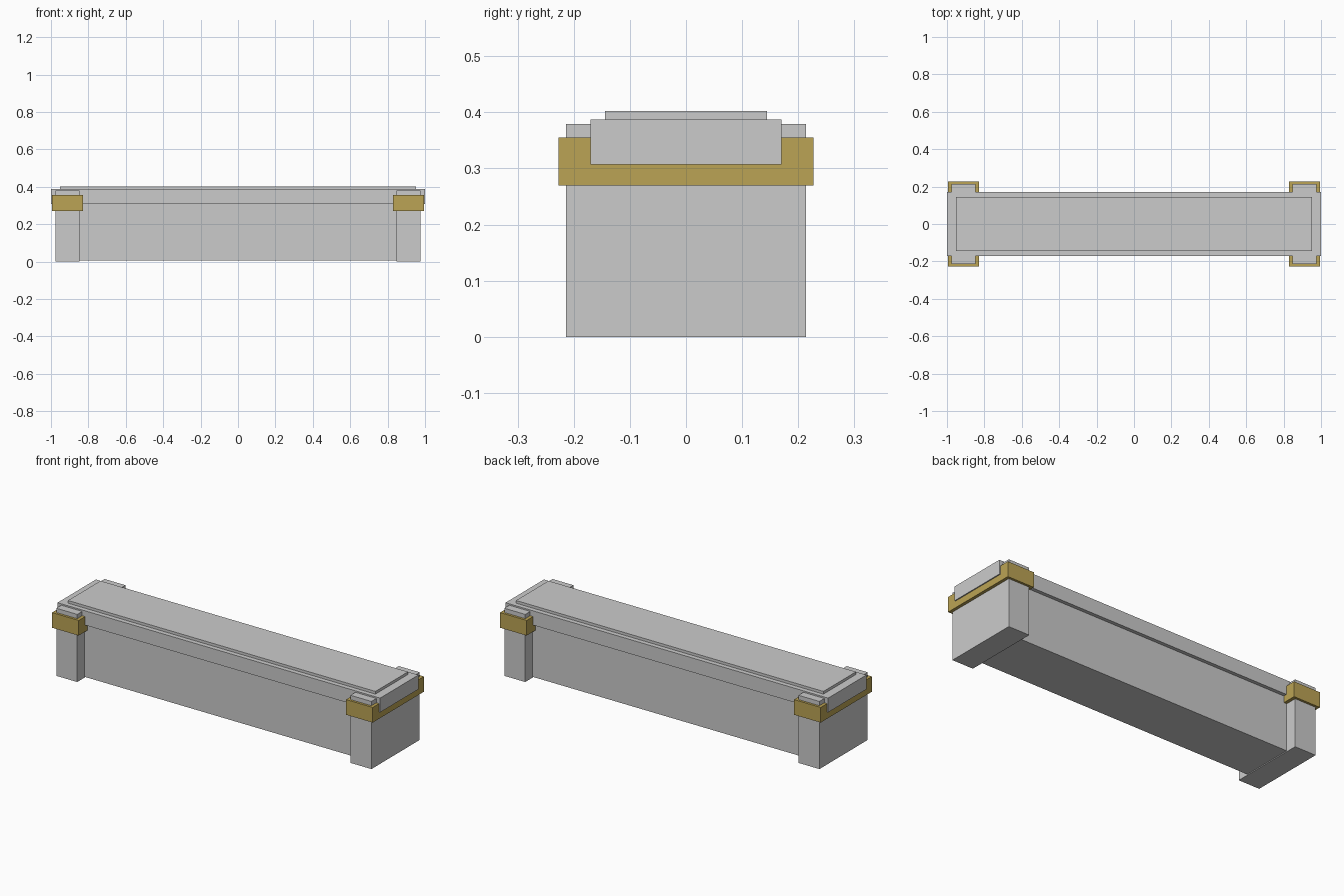
import bpy, bmesh
from mathutils import Vector

if "Cube" in bpy.data.objects:
    bpy.data.objects.remove(bpy.data.objects["Cube"])


def box(name, lo, hi, mat=None):
    """Axis-aligned box between two corners."""
    lo, hi = Vector(lo), Vector(hi)
    bm = bmesh.new()
    bmesh.ops.create_cube(bm, size=1)
    for v in bm.verts:
        v.co = (lo + hi) / 2 + v.co * (hi - lo)
    mesh = bpy.data.meshes.new(name)
    bm.to_mesh(mesh)
    bm.free()
    obj = bpy.data.objects.new(name, mesh)
    bpy.context.collection.objects.link(obj)
    if mat:
        mesh.materials.append(mat)
    return obj


gold = bpy.data.materials.new("gold")
gold.diffuse_color = (0.50, 0.37, 0.09, 1)
gold.use_nodes = True
gold.node_tree.nodes["Principled BSDF"].inputs["Base Color"].default_value = gold.diffuse_color

# Long chest body between the end blocks
box("chest_body", (-0.86, -0.15, 0.005), (0.86, 0.15, 0.32))

# Overhanging lid with a raised top panel
box("lid", (-1.0, -0.17, 0.307), (1.0, 0.17, 0.387))
box("lid_panel", (-0.953, -0.144, 0.38), (0.953, 0.144, 0.402))

# End blocks, each wrapped by a gold band
for side, s in (("left", -1), ("right", 1)):
    x0, x1 = sorted((s * 0.847, s * 0.977))
    box(side + "_end_block", (x0, -0.214, 0.0), (x1, 0.214, 0.379))
    x0, x1 = sorted((s * 0.829, s * 0.994))
    box(side + "_gold_band", (x0, -0.227, 0.27), (x1, 0.227, 0.355), gold)
